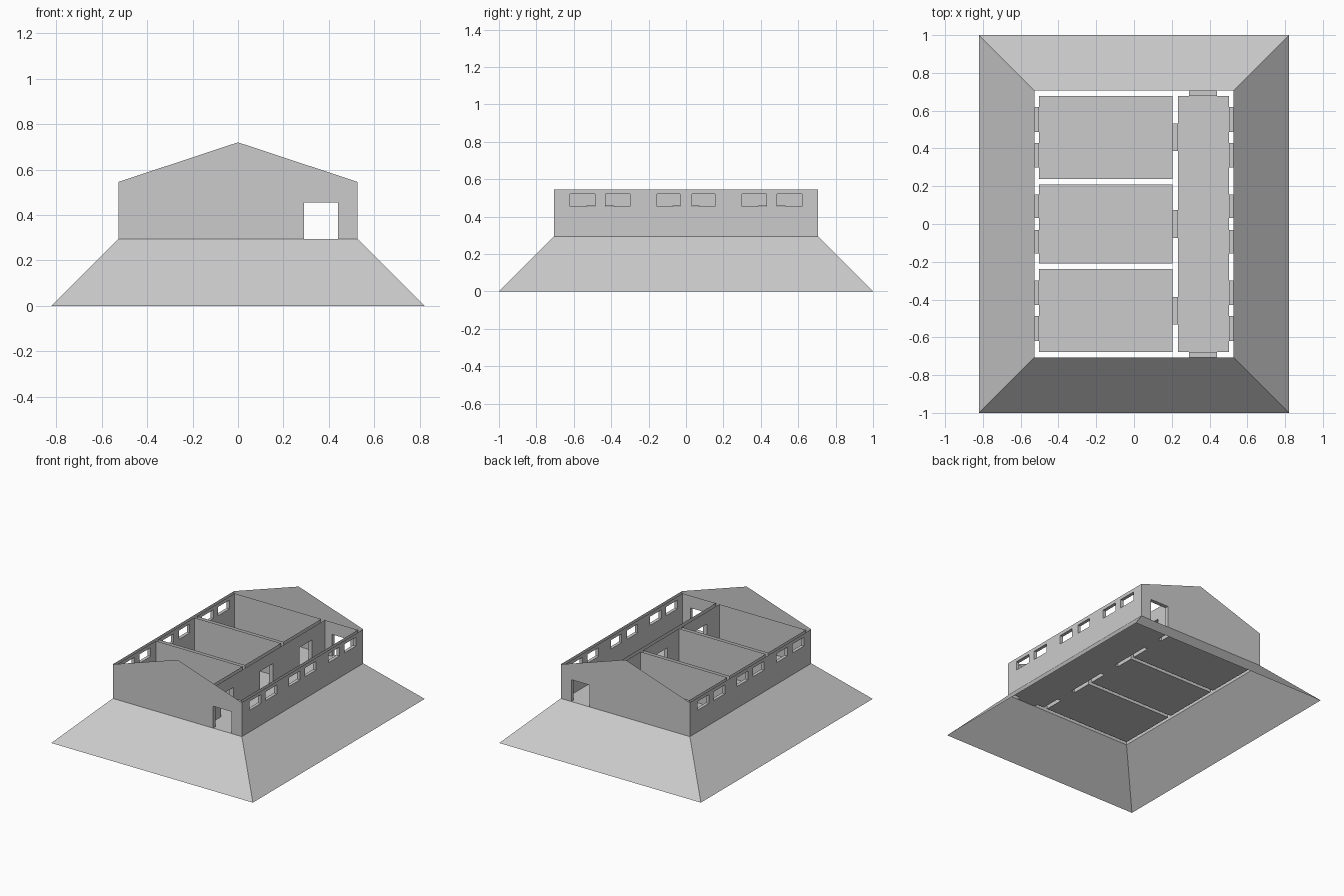
import bpy, bmesh
from mathutils import Vector

if "Cube" in bpy.data.objects:
    bpy.data.objects.remove(bpy.data.objects["Cube"])

# Main levels and plan lines
FLOOR, EAVE, PEAK = 0.295, 0.546, 0.72
OX, OY = 0.526, 0.706          # outer wall faces
IX, IY = 0.502, 0.678          # inner wall faces
ROOM_X, HALL_X = 0.203, 0.232  # two faces of the corridor wall
DOOR_TOP = 0.456

# Openings: (start, end, bottom, top) along each wall
spans = [(0.031, 0.155), (0.299, 0.43), (0.486, 0.619)]
windows = [(a, b, 0.455, 0.52) for a, b in spans]
windows += [(-b, -a, 0.455, 0.52) for a, b in spans]
end_door = [(0.291, 0.44, FLOOR, DOOR_TOP)]
room_doors = [(c - 0.073, c + 0.073, FLOOR, DOOR_TOP) for c in (-0.459, 0, 0.459)]


def face(bm, pts, facing):
    f = bm.faces.new([bm.verts.new(p) for p in pts])
    f.normal_update()
    if f.normal.dot(Vector(facing)) < 0:
        f.normal_flip()


def at(axis, pos, u, z):
    return (pos, u, z) if axis == 0 else (u, pos, z)


def wall(bm, axis, pos, u0, u1, side, holes=()):
    """Upright sheet with rectangular holes, facing +/- along axis."""
    holes = [h for h in holes if h[0] > u0 and h[1] < u1]
    us = sorted({u0, u1, *[v for h in holes for v in h[:2]]})
    zs = sorted({FLOOR, EAVE, *[v for h in holes for v in h[2:]]})
    for a, b in zip(us, us[1:]):
        for c, d in zip(zs, zs[1:]):
            if any(h[0] <= a and b <= h[1] and h[2] <= c and d <= h[3] for h in holes):
                continue
            face(bm, [at(axis, pos, u, z) for u, z in ((a, c), (b, c), (b, d), (a, d))],
                 at(axis, side, 0, 0))


def reveal(bm, axis, p0, p1, hole):
    """Four lining faces of an opening between two wall sheets."""
    a, b, c, d = hole
    mid = Vector(at(axis, (p0 + p1) / 2, (a + b) / 2, (c + d) / 2))
    loop = [(a, c), (b, c), (b, d), (a, d)]
    for (u, z), (v, w) in zip(loop, loop[1:] + loop[:1]):
        pts = [at(axis, p0, u, z), at(axis, p1, u, z), at(axis, p1, v, w), at(axis, p0, v, w)]
        face(bm, pts, mid - sum((Vector(p) for p in pts), Vector()) / 4)


def finish(bm, name):
    bmesh.ops.remove_doubles(bm, verts=bm.verts, dist=0.0001)
    bmesh.ops.dissolve_limit(bm, angle_limit=0.01, verts=bm.verts, edges=bm.edges)
    me = bpy.data.meshes.new(name)
    bm.to_mesh(me)
    bm.free()
    bpy.context.collection.objects.link(bpy.data.objects.new(name, me))


def room(name, x0, x1, y0, y1, left=(), right=(), ends=()):
    """Open-topped room: floor and four inward-facing sheets."""
    bm = bmesh.new()
    face(bm, [(x0, y0, FLOOR), (x1, y0, FLOOR), (x1, y1, FLOOR), (x0, y1, FLOOR)], (0, 0, 1))
    wall(bm, 0, x0, y0, y1, 1, left)
    wall(bm, 0, x1, y0, y1, -1, right)
    wall(bm, 1, y0, x0, x1, 1, ends)
    wall(bm, 1, y1, x0, x1, -1, ends)
    finish(bm, name)


# Sloping base skirt, open underneath
bm = bmesh.new()
low = [(-0.821, -1, 0), (0.821, -1, 0), (0.821, 1, 0), (-0.821, 1, 0)]
high = [(-OX, -OY, FLOOR), (OX, -OY, FLOOR), (OX, OY, FLOOR), (-OX, OY, FLOOR)]
for i in range(4):
    j = (i + 1) % 4
    out = Vector(low[i]) + Vector(low[j])
    face(bm, [low[i], low[j], high[j], high[i]], out)
finish(bm, "base_skirt")

# Outer walls with gables
bm = bmesh.new()
for s in (-1, 1):
    wall(bm, 0, s * OX, -OY, OY, s, windows)
    wall(bm, 1, s * OY, -OX, OX, s, end_door)
    face(bm, [(-OX, s * OY, EAVE), (OX, s * OY, EAVE), (0, s * OY, PEAK)], (0, s, 0))
finish(bm, "outer_walls")

# Three rooms and the corridor
for i, (y0, y1) in enumerate([(-IY, -0.238), (-0.21, 0.21), (0.238, IY)]):
    room(f"room_{i + 1}", -IX, ROOM_X, y0, y1, left=windows, right=room_doors)
room("corridor", HALL_X, IX, -IY, IY, left=room_doors, right=windows, ends=end_door)

# Window and door linings
bm = bmesh.new()
for s in (-1, 1):
    for w in windows:
        reveal(bm, 0, s * OX, s * IX, w)
finish(bm, "window_linings")
bm = bmesh.new()
for s in (-1, 1):
    reveal(bm, 1, s * OY, s * IY, end_door[0])
for d in room_doors:
    reveal(bm, 0, ROOM_X, HALL_X, d)
finish(bm, "door_linings")
